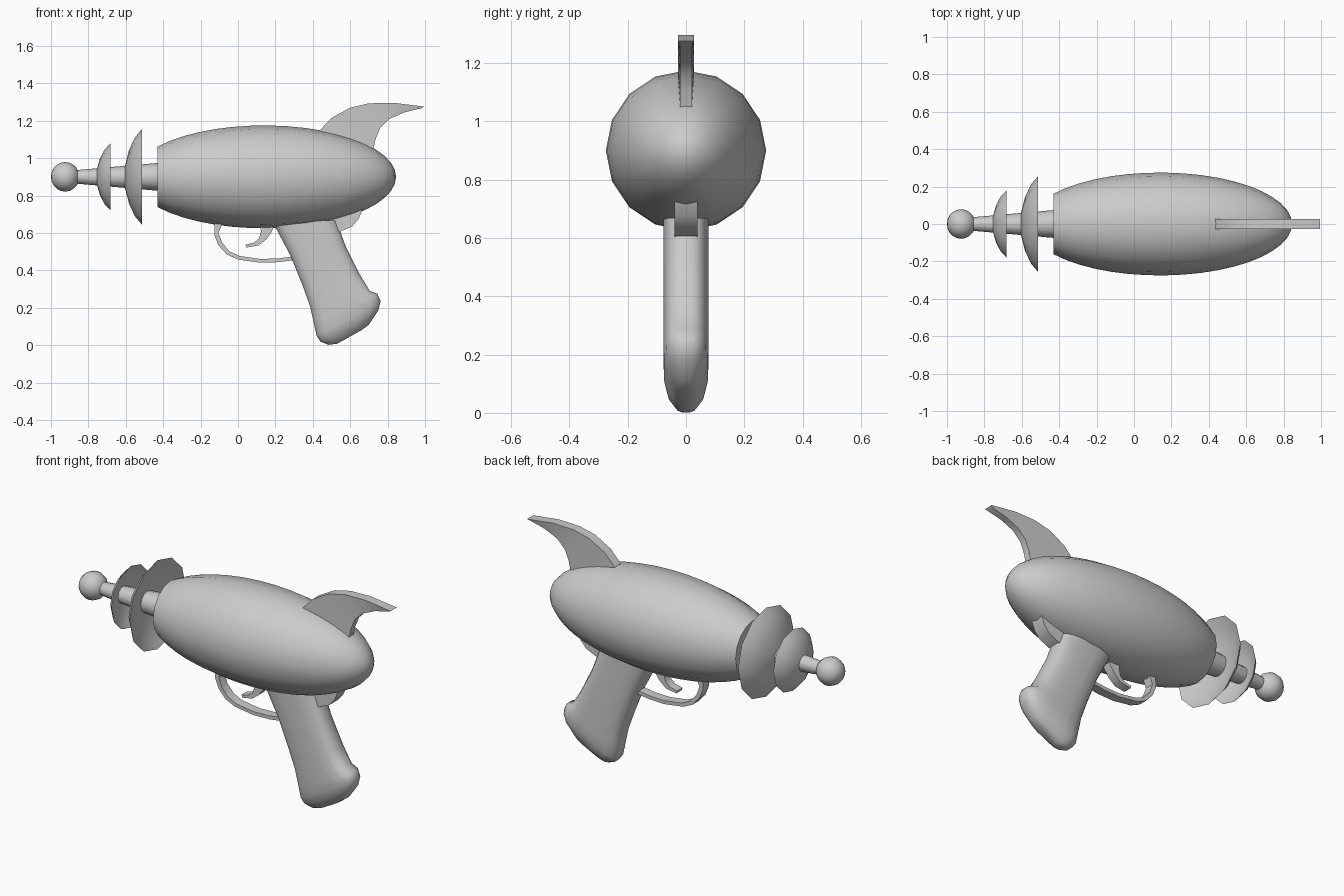
import bpy, bmesh, math

cube = bpy.data.objects.get("Cube")
if cube:
    bpy.data.objects.remove(cube, do_unlink=True)

grey = bpy.data.materials.new("plain_grey")
grey.use_nodes = True
grey.diffuse_color = (0.6, 0.6, 0.6, 1)
grey.node_tree.nodes["Principled BSDF"].inputs["Base Color"].default_value = grey.diffuse_color

AXIS_Z = 0.9


def loft(name, rings, angle=40):
    """Skin closed rings of equal length and cap both ends."""
    bm = bmesh.new()
    rows = [[bm.verts.new(p) for p in ring] for ring in rings]
    n = len(rows[0])
    for a, b in zip(rows, rows[1:]):
        for i in range(n):
            j = (i + 1) % n
            bm.faces.new((a[i], a[j], b[j], b[i]))
    bm.faces.new(rows[0])
    bm.faces.new(rows[-1])
    bmesh.ops.remove_doubles(bm, verts=bm.verts[:], dist=1e-5)
    bmesh.ops.recalc_face_normals(bm, faces=bm.faces[:])
    mesh = bpy.data.meshes.new(name)
    bm.to_mesh(mesh)
    bm.free()
    mesh.materials.append(grey)
    mesh.shade_smooth()
    mesh.set_sharp_from_angle(angle=math.radians(angle))
    obj = bpy.data.objects.new(name, mesh)
    bpy.context.collection.objects.link(obj)
    return obj


def lathe(name, profile, sides):
    """Turn an (x, radius) profile around the barrel axis."""
    turn = [math.tau * i / sides for i in range(sides)]
    return loft(name, [[(x, r * math.cos(t), AXIS_Z + r * math.sin(t)) for t in turn]
                       for x, r in profile])


def prism(name, outline, half):
    """Extrude an (x, z) outline across y."""
    return loft(name, [[(x, y, z) for x, z in outline] for y in (-half, half)])


def ribbon(name, pairs, half_a, half_b):
    """Bar of four-cornered sections running between two (x, z) edges."""
    return loft(name, [[(a[0], -half_a, a[1]), (a[0], half_a, a[1]),
                        (b[0], half_b, b[1]), (b[0], -half_b, b[1])] for a, b in pairs])


# Body: ellipsoid cut flat at the muzzle end
mid, length, radius = 0.14, 0.705, 0.275
start = math.acos(-0.57 / length)
arc = [start * (1 - i / 18) for i in range(19)]
body_profile = [(mid + length * math.cos(t), radius * math.sin(t)) for t in arc]
lathe("body", [(-0.43, 0)] + body_profile, 16)

# Barrel and ball tip
lathe("barrel", [(-0.9, 0.033), (-0.42, 0.075)], 12)
ball = [math.pi * i / 10 for i in range(11)]
lathe("ball_tip", [(-0.924 - 0.076 * math.cos(t), 0.079 * math.sin(t)) for t in ball], 12)


# Dished rings on the barrel
def dish(name, rim_x, rim_r, depth):
    outer = [(1.0, 0), (0.96, 0.2), (0.72, 0.56), (0.4, 0.82), (0, 1)]
    inner = [(0.3, 0.8), (0.52, 0.54), (0.7, 0.2), (0.72, 0)]
    lathe(name, [(rim_x - d * depth, r * rim_r) for d, r in outer + inner], 12)


dish("front_dish", -0.683, 0.178, 0.076)
dish("rear_dish", -0.512, 0.257, 0.098)

# Swept top fin, narrower on its trailing edge
ribbon("top_fin", [
    ((0.42, 1.13), (0.72, 1.03)),
    ((0.5, 1.215), (0.735, 1.1)),
    ((0.6, 1.27), (0.76, 1.16)),
    ((0.7, 1.293), (0.81, 1.21)),
    ((0.83, 1.296), (0.89, 1.245)),
    ((0.995, 1.276), (0.985, 1.268))], 0.028, 0.02)


# Grip: rounded sections given by front edge, back edge and half width
def grip_section(front, back, half, sides=16):
    ring = []
    for i in range(sides):
        t = math.tau * (i + 0.5) / sides
        c, s = [math.copysign(abs(v) ** 0.65, v) / 0.987 for v in (math.cos(t), math.sin(t))]
        x, z = [(f + b) / 2 + c * (b - f) / 2 for f, b in zip(front, back)]
        ring.append((x, half * s, z))
    return ring


loft("grip", [grip_section(*section) for section in [
    ((0.19, 0.65), (0.525, 0.67), 0.077),
    ((0.28, 0.48), (0.575, 0.53), 0.077),
    ((0.345, 0.32), (0.65, 0.38), 0.077),
    ((0.385, 0.21), (0.705, 0.29), 0.077),
    ((0.405, 0.12), (0.745, 0.275), 0.077),
    ((0.42, 0.05), (0.762, 0.235), 0.075),
    ((0.44, 0.02), (0.75, 0.185), 0.065),
    ((0.485, 0.002), (0.7, 0.11), 0.042),
    ((0.53, 0.008), (0.66, 0.08), 0.025)]], 50)

# Tang behind the grip
prism("rear_tang", [(0.48, 0.7), (0.5, 0.59), (0.53, 0.6), (0.61, 0.635),
                    (0.645, 0.675), (0.665, 0.725)], 0.04)

# Trigger guard and trigger
ribbon("trigger_guard", [
    ((-0.125, 0.66), (-0.08, 0.66)),
    ((-0.127, 0.59), (-0.104, 0.6)),
    ((-0.105, 0.535), (-0.085, 0.548)),
    ((-0.06, 0.485), (-0.045, 0.502)),
    ((0.0, 0.458), (0.008, 0.477)),
    ((0.12, 0.441), (0.12, 0.461)),
    ((0.22, 0.444), (0.218, 0.464)),
    ((0.32, 0.458), (0.315, 0.478))], 0.027, 0.027)
ribbon("trigger", [
    ((0.12, 0.66), (0.2, 0.66)),
    ((0.122, 0.605), (0.18, 0.605)),
    ((0.112, 0.57), (0.15, 0.565)),
    ((0.085, 0.548), (0.11, 0.533)),
    ((0.04, 0.537), (0.045, 0.522))], 0.025, 0.025)
